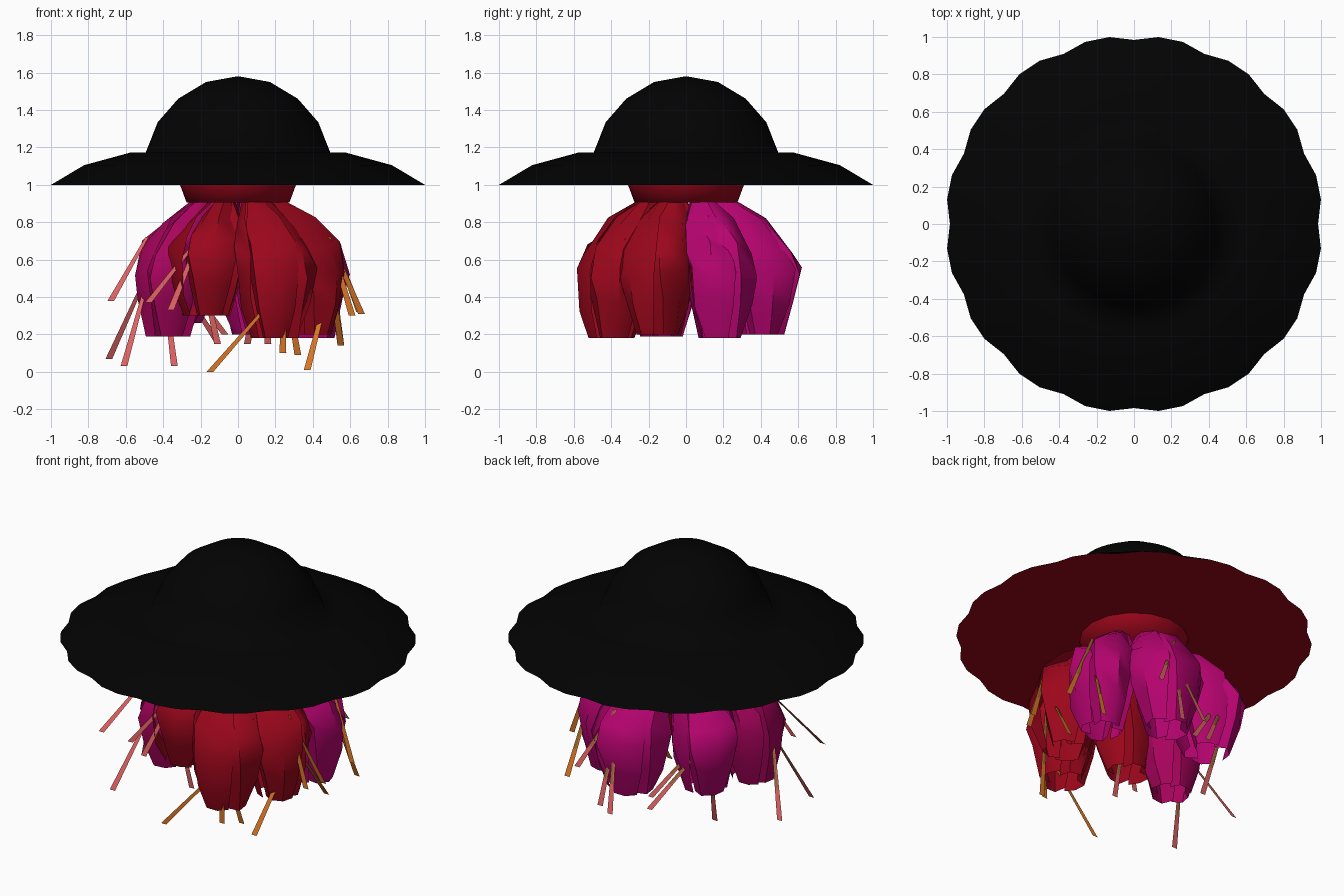
import bpy, bmesh, math, random
from mathutils import Vector

random.seed(11)
if "Cube" in bpy.data.objects:
    bpy.data.objects.remove(bpy.data.objects["Cube"], do_unlink=True)


def material(name, rgb):
    m = bpy.data.materials.new(name)
    m.use_nodes = True
    m.diffuse_color = (*rgb, 1)
    m.node_tree.nodes["Principled BSDF"].inputs["Base Color"].default_value = (*rgb, 1)
    return m


BLACK = material("black", (0.0008, 0.0008, 0.0008))
RED = material("deep red", (0.33, 0.002, 0.011))
MAGENTA = material("magenta", (0.47, 0.001, 0.16))
ROSE = material("rose", (0.40, 0.001, 0.11))
ORANGE = material("orange", (0.70, 0.18, 0.02))
PINK = material("salmon pink", (0.72, 0.12, 0.12))
OLIVE = material("olive", (0.27, 0.15, 0.03))


def finish(bm, name, mats, angle=40):
    mesh = bpy.data.meshes.new(name)
    bm.to_mesh(mesh)
    bm.free()
    for m in mats:
        mesh.materials.append(m)
    ob = bpy.data.objects.new(name, mesh)
    bpy.context.collection.objects.link(ob)
    bpy.ops.object.select_all(action="DESELECT")
    ob.select_set(True)
    bpy.context.view_layer.objects.active = ob
    bpy.ops.object.shade_smooth_by_angle(angle=math.radians(angle))


def lathe(name, profile, sides, mats, ripple=0.0, base_mat=0):
    """Revolve (radius, height) points from bottom to top and close both ends."""
    bm = bmesh.new()
    rings = []
    for r, z in profile:
        ring = []
        for i in range(sides):
            a = math.tau * i / sides
            # every third point dips inwards, strongest at the rim
            k = r - ripple * r ** 4 * (1.0 if i % 3 == 0 else 0.0)
            ring.append(bm.verts.new((k * math.cos(a), k * math.sin(a), z)))
        rings.append(ring)
    for low, high in zip(rings, rings[1:]):
        for i in range(sides):
            j = (i + 1) % sides
            bm.faces.new((low[i], low[j], high[j], high[i]))
    bm.faces.new(rings[-1])
    bm.faces.new(rings[0][::-1]).material_index = base_mat
    finish(bm, name, mats, angle=85)


# Hat-shaped cover: scalloped brim with a red underside, flowing into a dome
lathe("cover", [(1.008, 1.0), (0.83, 1.105), (0.58, 1.172), (0.495, 1.172),
                (0.43, 1.335), (0.32, 1.46), (0.17, 1.55), (0.005, 1.58)],
      48, [BLACK, RED], ripple=0.023, base_mat=1)

# Collar under the brim
lathe("collar", [(0.275, 0.905), (0.31, 1.0)], 16, [RED])

# Bell profile: (fraction of drop, radius, petal half angle in degrees)
BELL = [(0.0, 0.07, 60), (0.16, 0.14, 58), (0.34, 0.18, 64),
        (0.52, 0.195, 60), (0.76, 0.165, 54), (1.0, 0.115, 48)]


def flower(name, x, y, bottom, mat, petals=4):
    """Drooping bell of creased, overlapping petals."""
    bm = bmesh.new()
    turn = random.uniform(0, math.tau)
    for p in range(petals):
        mid = turn + math.tau * p / petals
        swell = random.uniform(0.92, 1.1)
        rows = []
        for t, r, half in BELL:
            lean = 0.5 + 0.5 * min(1, t / 0.4)
            row = []
            for c in (-1, -0.35, 0.35, 1):
                a = mid + c * math.radians(half) + 0.25 * t
                fold = 1.06 if abs(c) < 0.5 else (0.66 if c < 0 else 0.98)
                k = r * swell * fold * random.uniform(0.92, 1.08)
                z = 0.908 - t * (0.908 - bottom)
                if 0 < t < 1:
                    z += random.uniform(-0.04, 0.04)
                row.append(bm.verts.new((x * lean + k * math.cos(a),
                                         y * lean + k * math.sin(a), z)))
            rows.append(row)
        for top, low in zip(rows, rows[1:]):
            for i in range(3):
                bm.faces.new((top[i], low[i], low[i + 1], top[i + 1]))
    finish(bm, name, [mat], angle=48)


def ribbon(bm, start, end, top_half, end_half, index):
    a, b = Vector((top_half, 0, 0)), Vector((end_half, 0, 0))
    face = bm.faces.new([bm.verts.new(v) for v in (start - a, end - b, end + b, start + a)])
    face.material_index = index


def stamens(name, x, y, mat, tips):
    """Flat tapered ribbons, spread along x, each with a thin olive filament behind."""
    bm = bmesh.new()
    back = Vector((0, 0.004, 0.002))
    for tip in tips:
        start = Vector((x * 1.28, y * 1.28, min(tip[2] + 0.45, 0.72)))
        end = Vector(tip)
        ribbon(bm, start, end, 0.009, 0.018, 0)
        ribbon(bm, start + back, start.lerp(end, 0.65) + back, 0.005, 0.007, 1)
    finish(bm, name, [mat, OLIVE])


# Flowers with their stamens: position, lowest height, colours, stamen tips
FLOWERS = [
    ("front_flower", 0.19, -0.4, 0.18, RED, ORANGE,
     [(-0.15, -0.52, 0.0), (0.32, -0.42, 0.09), (0.24, -0.5, 0.1)]),
    ("front_left_flower", 0.38, -0.15, 0.2, RED, ORANGE,
     [(0.37, -0.37, 0.01), (0.55, 0.09, 0.14), (0.61, -0.2, 0.3), (0.66, -0.1, 0.31)]),
    ("front_right_flower", -0.16, -0.26, 0.3, RED, PINK,
     [(-0.36, -0.42, 0.33), (-0.11, -0.3, 0.15), (-0.48, -0.38, 0.37)]),
    ("right_flower", -0.38, -0.12, 0.19, ROSE, PINK,
     [(-0.68, -0.38, 0.38), (-0.61, -0.37, 0.03), (-0.69, 0.06, 0.07)]),
    ("back_right_flower", -0.31, 0.26, 0.26, MAGENTA, PINK,
     [(-0.34, 0.2, 0.03), (-0.11, 0.52, 0.16), (-0.07, 0.45, 0.2)]),
    ("back_flower", 0.1, 0.4, 0.2, MAGENTA, PINK,
     [(0.05, 0.68, 0.15), (0.16, 0.62, 0.15), (0.32, 0.62, 0.35)]),
    ("back_left_flower", 0.39, 0.18, 0.18, MAGENTA, ORANGE,
     [(0.55, 0.39, 0.14), (0.65, 0.2, 0.32)]),
]
for name, x, y, bottom, petal, thread, tips in FLOWERS:
    flower(name, x, y, bottom, petal)
    stamens(name.replace("flower", "stamens"), x, y, thread, tips)
